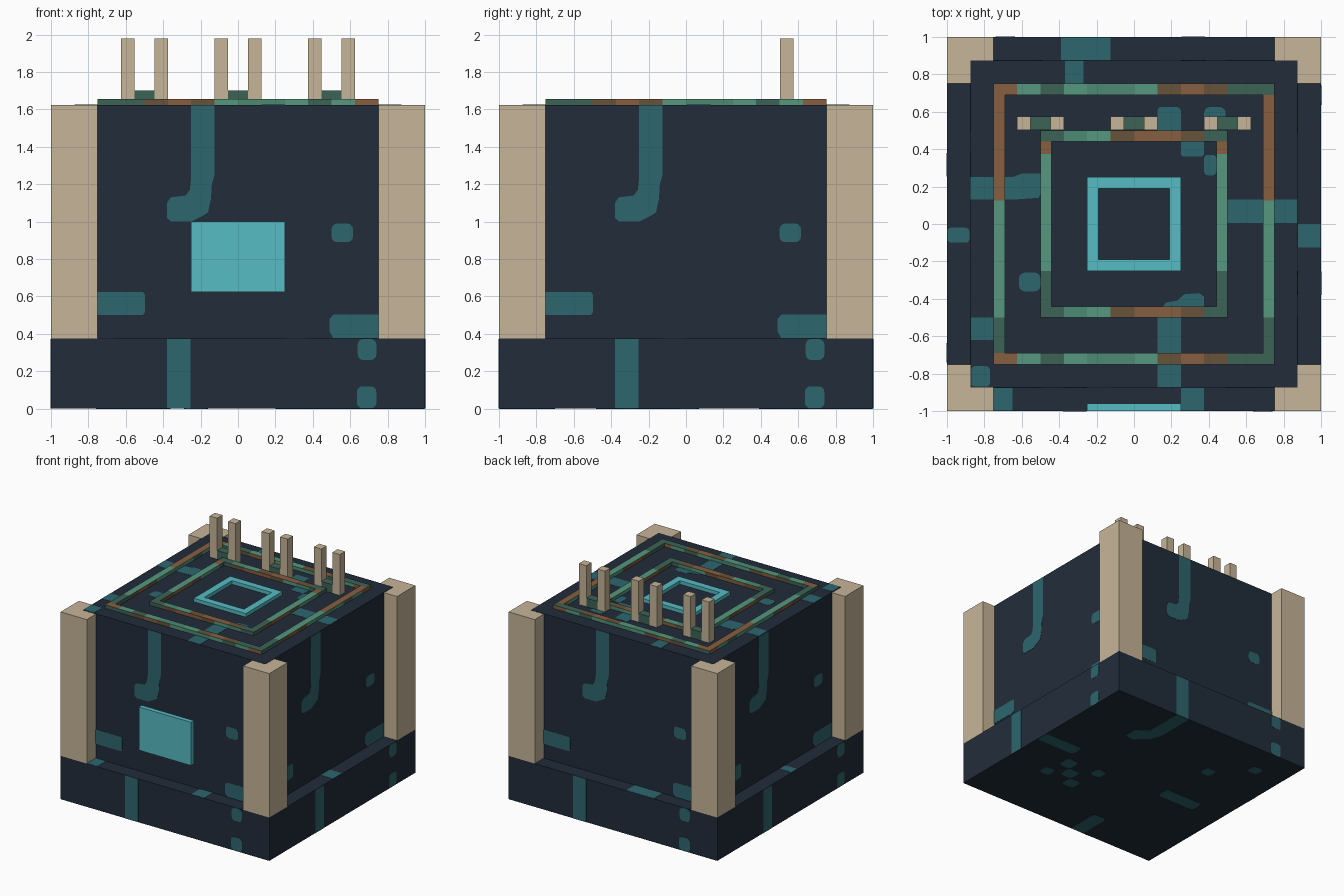
import bpy, bmesh, math
from mathutils import Matrix, Vector

if "Cube" in bpy.data.objects:
    bpy.data.objects.remove(bpy.data.objects["Cube"])


def lin(c):
    c /= 255
    return c / 12.92 if c < 0.04045 else ((c + 0.055) / 1.055) ** 2.4


def material(name, rgb):
    m = bpy.data.materials.new(name)
    m.diffuse_color = (*[lin(c) for c in rgb], 1)
    m.use_nodes = True
    m.node_tree.nodes["Principled BSDF"].inputs["Base Color"].default_value = m.diffuse_color
    return m


navy = material("navy", (33, 44, 58))
teal = material("teal", (45, 102, 110))
sand = material("sand", (198, 181, 152))
cyan = material("cyan", (86, 188, 196))
light = material("light_green", (86, 152, 126))
mid = material("mid_green", (77, 137, 114))
dark = material("dark_green", (61, 99, 86))
brown = material("copper_brown", (134, 94, 64))
umber = material("dark_brown", (103, 82, 56))


def finish(bm, name, mats):
    bmesh.ops.recalc_face_normals(bm, faces=bm.faces)
    me = bpy.data.meshes.new(name)
    bm.to_mesh(me)
    bm.free()
    ob = bpy.data.objects.new(name, me)
    bpy.context.collection.objects.link(ob)
    for m in mats:
        me.materials.append(m)
    return ob


def add_box(bm, x0, x1, y0, y1, z0, z1):
    m = Matrix.Translation(((x0 + x1) / 2, (y0 + y1) / 2, (z0 + z1) / 2))
    bmesh.ops.create_cube(bm, size=1, matrix=m @ Matrix.Diagonal((x1 - x0, y1 - y0, z1 - z0, 1)))


def box(name, mat, *dims):
    bm = bmesh.new()
    add_box(bm, *dims)
    return finish(bm, name, [mat])


# Main blocks
TOP = 1.625
box("base", navy, -1, 1, -1, 1, 0, 0.375)
box("body", navy, -0.875, 0.875, -0.875, 0.875, 0.375, TOP)
box("front_panel", cyan, -0.25, 0.25, -1, -0.96, 0.625, 1.0)

# Corner pillars, a hair below the body top
for i, (sx, sy) in enumerate([(-1, -1), (1, -1), (1, 1), (-1, 1)]):
    xs, ys = sorted((sx * 0.75, sx)), sorted((sy * 0.75, sy))
    box(f"corner_pillar_{i + 1}", sand, *xs, *ys, 0.375, TOP - 0.002)

# Pin pairs with a low bridge between each pair
for i, x in enumerate((-0.5, 0.0, 0.5)):
    for side, s in (("left", -1), ("right", 1)):
        c = x + s * 0.0885
        box(f"pin_{i + 1}_{side}", sand, c - 0.036, c + 0.036, 0.503, 0.575, TOP, 1.98)
    box(f"pin_bridge_{i + 1}", dark, x - 0.053, x + 0.053, 0.503, 0.575, TOP, 1.70)


# Square rings on the top, banded in eighth-unit cells
def ring(name, r, mats, rule=None):
    bm = bmesh.new()
    w, z0, z1 = r - 0.06, TOP, TOP + 0.031
    for s in (-1, 1):
        add_box(bm, -r, r, *sorted((s * w, s * r)), z0, z1)
        add_box(bm, *sorted((s * w, s * r)), -w, w, z0, z1)
    if rule:
        for k in range(-5, 6):
            for axis in ((1, 0, 0), (0, 1, 0)):
                bmesh.ops.bisect_plane(bm, geom=bm.verts[:] + bm.edges[:] + bm.faces[:],
                                       plane_co=Vector(axis) * k / 8, plane_no=axis)
        bm.normal_update()
        for f in bm.faces:
            f.material_index = mats.index(rule(f.calc_center_median(), f.normal))
    finish(bm, name, mats)


def banded(r, row, column):
    def rule(c, n):
        if n.z < 0.5:      # upright faces run through the row backwards
            u = -c.x if abs(n.y) > 0.5 else -c.y
        elif abs(c.y) > r - 0.06:
            u = c.x
        else:              # side bars are banded by depth
            return next(m for limit, m in column if c.y > limit)
        return row[min(len(row) - 1, max(0, int((u + r) * 8)))]
    return rule


metals = [light, mid, dark, brown, umber]
ring("outer_ring", 0.75, metals, banded(
    0.75, [brown, light, dark, light, mid, mid, light, umber, brown, umber, dark, dark],
    [(0.125, brown), (-0.5, light), (-9, dark)]))
ring("middle_ring", 0.5, metals, banded(
    0.5, [dark, mid, light, umber, brown, brown, umber, dark],
    [(0.375, brown), (-0.25, light), (-9, dark)]))
ring("inner_ring", 0.25, [cyan])


# Thin teal patches
def rounded(x0, x1, y0, y1, r=0.0):
    if not r:
        return [(x0, y0), (x1, y0), (x1, y1), (x0, y1)]
    corners = [(x1 - r, y1 - r), (x0 + r, y1 - r), (x0 + r, y0 + r), (x1 - r, y0 + r)]
    return [(cx + r * math.cos((q + t / 3) * math.pi / 2), cy + r * math.sin((q + t / 3) * math.pi / 2))
            for q, (cx, cy) in enumerate(corners) for t in range(4)]


def patches(name, shapes, place):
    bm = bmesh.new()
    for pts in shapes:
        lo, hi = ([bm.verts.new(place(u, v, n)) for u, v in pts] for n in (-0.002, 0.002))
        bm.faces.new(lo)
        bm.faces.new(hi)
        for i in range(len(pts)):
            j = (i + 1) % len(pts)
            bm.faces.new((lo[i], lo[j], hi[j], hi[i]))
    finish(bm, name, [teal])


streak = [(-.25, 1.623), (-.125, 1.623), (-.125, 1.25), (-.14, 1.2), (-.145, 1.12), (-.16, 1.05),
          (-.19, 1.03), (-.25, 1.0), (-.36, 1.0), (-.38, 1.02), (-.38, 1.1), (-.36, 1.13),
          (-.28, 1.14), (-.258, 1.17), (-.25, 1.24)]
body_marks = [streak, rounded(.5, .615, .89, .99, .03), rounded(-.76, -.497, .5, .625, .02),
              [(.49, .41), (.51, .377), (.76, .377), (.76, .503), (.51, .503), (.488, .48)]]
base_marks = [rounded(-.38, -.255, 0, .373), rounded(.64, .74, .26, .373, .03),
              rounded(.635, .74, .002, .12, .03)]
for k, side in enumerate(("front", "right", "back", "left")):
    turn = Matrix.Rotation(k * math.pi / 2, 3, 'Z')
    patches(f"{side}_body_marks", body_marks, lambda u, v, n: turn @ Vector((u, -.875 - n, v)))
    patches(f"{side}_base_marks", base_marks, lambda u, v, n: turn @ Vector((u, -1 - n, v)))

ledge_marks = [rounded(-.39, -.125, .876, .998), rounded(.876, .998, -.125, 0),
               rounded(-.998, -.88, -.1, -.02, .02), rounded(-.75, -.65, -.998, -.876),
               rounded(.25, .375, -.998, -.876)]
patches("ledge_marks", ledge_marks, lambda u, v, n: (u, v, .375 + n))

top_marks = [rounded(-.37, -.27, .74, .873), rounded(-.873, -.65, .13, .25),
             [(-.65, .13), (-.51, .14), (-.5, .16), (-.5, .27), (-.6, .27), (-.65, .25)],
             rounded(-.873, -.74, -.62, -.5), rounded(-.87, -.77, -.87, -.76, .02),
             rounded(.125, .25, -.873, -.48),
             [(.15, -.45), (.375, -.45), (.375, -.39), (.35, -.37), (.27, -.375), (.23, -.41), (.17, -.42)],
             rounded(-.615, -.5, -.36, -.26, .03), rounded(.5, .873, .005, .13),
             rounded(.125, .25, .48, .625, .02), rounded(.25, .375, .36, .46, .02),
             rounded(.375, .49, .48, .625, .03), rounded(.375, .44, .26, .37, .02)]
patches("top_marks", top_marks, lambda u, v, n: (u, v, TOP + n))

under_marks = [[(.25, .998), (.375, .998), (.38, .65), (.48, .58), (.48, .47), (.4, .45), (.28, .56), (.25, .65)],
               rounded(.62, .998, -.05, .07, .03), rounded(.48, .6, -.25, -.13, .03),
               rounded(.37, .49, -.37, -.25, .03), rounded(.26, .38, -.48, -.37, .03),
               rounded(.55, .65, -.45, -.35, .03), rounded(.2, .3, -.21, -.11, .03),
               rounded(-.73, -.36, -.12, 0, .03), rounded(-.48, -.38, .39, .49, .03),
               rounded(-.76, -.66, .66, .76, .03), rounded(-.29, -.16, -.998, -.7, .03)]
patches("underside_marks", under_marks, lambda u, v, n: (u, v, -n))
